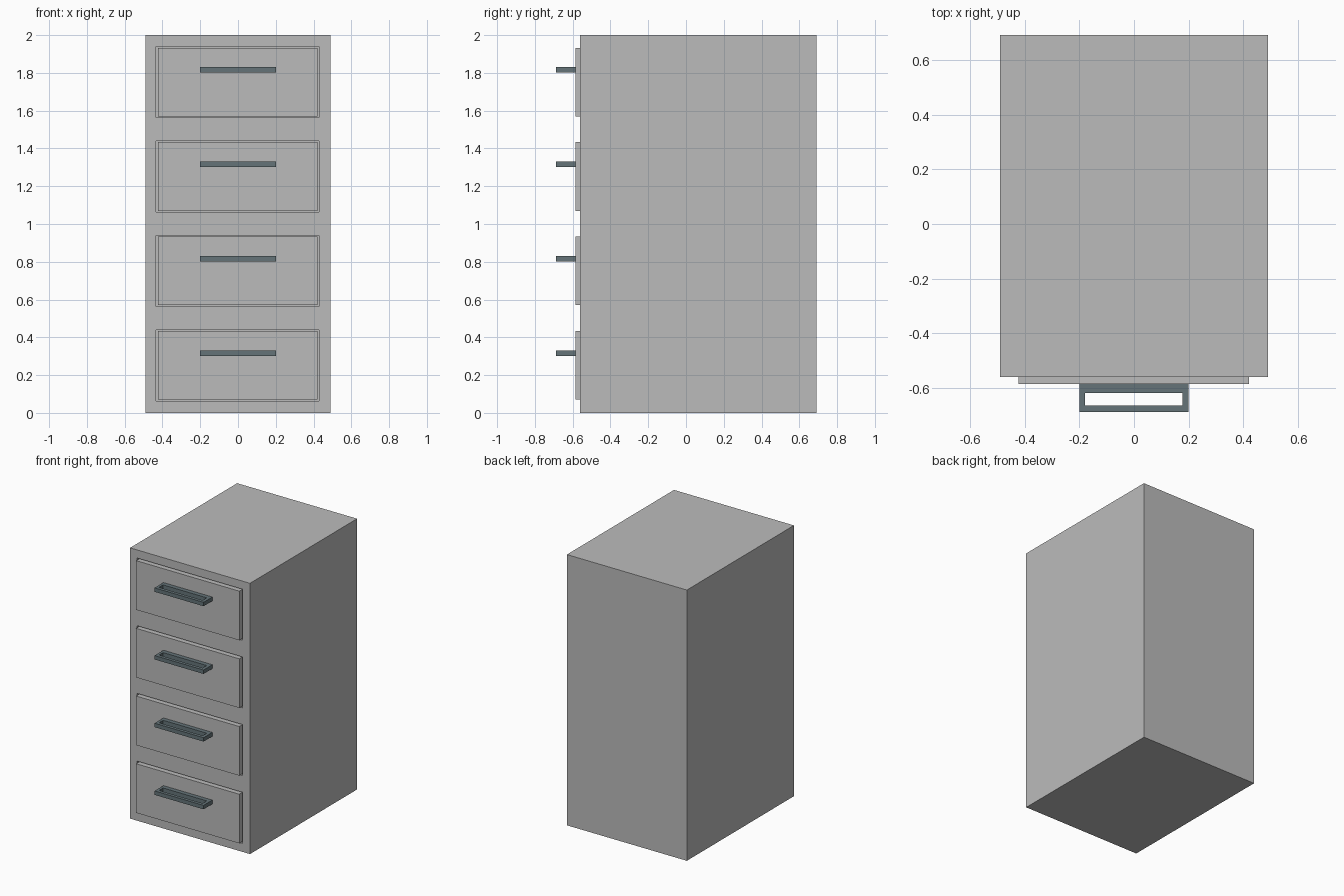
import bpy, bmesh
from mathutils import Vector

if "Cube" in bpy.data.objects:
    bpy.data.objects.remove(bpy.data.objects["Cube"])


def material(name, rgb):
    m = bpy.data.materials.new(name)
    m.diffuse_color = (*rgb, 1)
    m.use_nodes = True
    m.node_tree.nodes["Principled BSDF"].inputs["Base Color"].default_value = m.diffuse_color
    return m


GREY = material("cabinet grey", (0.50, 0.50, 0.50))
STEEL = material("dark blue steel", (0.13, 0.175, 0.19))


def box(name, lo, hi, mat):
    bm = bmesh.new()
    bmesh.ops.create_cube(bm, size=1)
    lo, hi = Vector(lo), Vector(hi)
    for v in bm.verts:
        v.co = [lo[i] + (v.co[i] + 0.5) * (hi[i] - lo[i]) for i in range(3)]
    me = bpy.data.meshes.new(name)
    bm.to_mesh(me)
    bm.free()
    me.materials.append(mat)
    ob = bpy.data.objects.new(name, me)
    bpy.context.collection.objects.link(ob)
    return ob


def cut(target, cutter):
    cutter.hide_render = True
    cutter.hide_set(True)
    mod = target.modifiers.new("cut", 'BOOLEAN')
    mod.operation = 'DIFFERENCE'
    mod.solver = 'EXACT'
    mod.object = cutter


# Cabinet body
body = box("cabinet_body", (-0.49, -0.56, 0), (0.49, 0.69, 2), GREY)

for i in range(4):
    z = i * 0.5
    # Drawer opening, leaving a thin gap around the drawer
    cut(body, box(f"opening_cutter_{i}", (-0.433, -0.7, z + 0.063),
                  (0.43, 0.55, z + 0.44), GREY))
    # Drawer
    box(f"drawer_{i}", (-0.423, -0.585, z + 0.07), (0.42, 0.551, z + 0.433), GREY)
    # Flat loop handle
    handle = box(f"handle_{i}", (-0.2, -0.688, z + 0.302), (0.2, -0.584, z + 0.331), STEEL)
    cut(handle, box(f"handle_cutter_{i}", (-0.18, -0.664, z + 0.2),
                    (0.177, -0.617, z + 0.4), STEEL))
